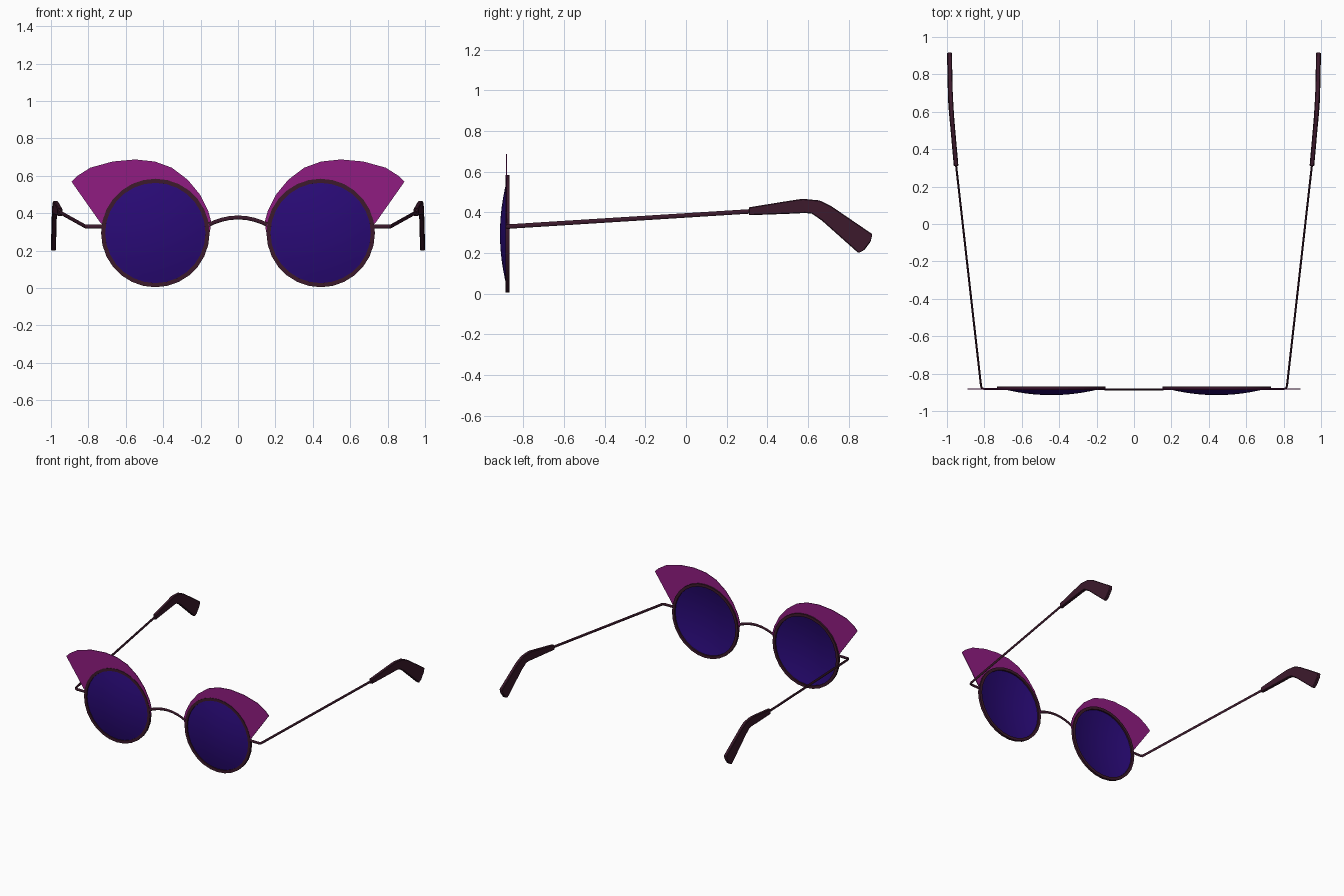
import bpy, bmesh, math
from mathutils import Vector

if "Cube" in bpy.data.objects:
    bpy.data.objects.remove(bpy.data.objects["Cube"])

CX, CZ = 0.442, 0.294      # lens centre
SEG = 28                   # sides of the round rims


def material(name, rgb):
    m = bpy.data.materials.new(name)
    m.diffuse_color = (*rgb, 1)
    m.use_nodes = True
    m.node_tree.nodes["Principled BSDF"].inputs["Base Color"].default_value = m.diffuse_color
    return m


FRAME = material("dark_frame", (0.045, 0.010, 0.025))
LENS = material("violet_lens", (0.022, 0.003, 0.18))
WING = material("magenta_wing", (0.28, 0.012, 0.22))


def make(name, verts, faces, mat, mirror=True, smooth=None):
    me = bpy.data.meshes.new(name)
    me.from_pydata(verts, [], faces)
    bm = bmesh.new()
    bm.from_mesh(me)
    bmesh.ops.recalc_face_normals(bm, faces=bm.faces)
    bm.to_mesh(me)
    bm.free()
    me.materials.append(mat)
    ob = bpy.data.objects.new(name, me)
    bpy.context.collection.objects.link(ob)
    if smooth:
        bpy.context.view_layer.objects.active = ob
        ob.select_set(True)
        bpy.ops.object.shade_smooth_by_angle(angle=math.radians(smooth))
        ob.select_set(False)
    if mirror:
        ob.modifiers.new("mirror", 'MIRROR').use_mirror_merge = False
    return ob


def bridge_rings(rings, closed=False):
    """Join equal rings of points into a tube, capped unless closed."""
    n, k = len(rings[0]), len(rings)
    verts = [p for r in rings for p in r]
    faces = []
    for i in range(k if closed else k - 1):
        a, b = i * n, (i + 1) % k * n
        faces += [(a + j, a + (j + 1) % n, b + (j + 1) % n, b + j) for j in range(n)]
    if not closed:
        faces += [tuple(range(n)), tuple(range((k - 1) * n, k * n))]
    return verts, faces


def wire(path, w, h, sides=8):
    """Flattened wire swept along a path; w across, h upward."""
    pts = [Vector(p) for p in path]
    rings = []
    for i, p in enumerate(pts):
        t = (pts[min(i + 1, len(pts) - 1)] - pts[max(i - 1, 0)]).normalized()
        side = t.cross(Vector((0, 0, 1))).normalized()
        up = side.cross(t)
        rings.append([p + side * (w / 2 * math.cos(a)) + up * (h / 2 * math.sin(a))
                      for a in (2 * math.pi * j / sides for j in range(sides))])
    return bridge_rings(rings)


def on_circle(r, a, y):
    return (CX + r * math.cos(a), y, CZ + r * math.sin(a))


angles = [2 * math.pi * i / SEG for i in range(SEG)]

# Round rims
section = [(0.268, -0.888), (0.29, -0.888), (0.29, -0.869), (0.268, -0.869)]
v, f = bridge_rings([[on_circle(r, a, y) for r, y in section] for a in angles], True)
make("rim", v, f, FRAME, smooth=30)

# Domed lenses
R, SAG = 0.272, 0.036
v, f = [], []
for k in range(1, 7):
    r = R * k / 6
    v += [on_circle(r, a, -0.915 + SAG * (k / 6) ** 2) for a in angles]
v.append((CX, -0.915, CZ))
for j in range(SEG):
    n = (j + 1) % SEG
    f.append((6 * SEG, j, n))
    f += [(k * SEG + j, k * SEG + n, (k + 1) * SEG + n, (k + 1) * SEG + j) for k in range(5)]
make("lens", v, f, LENS, smooth=40)

# Flared wing plates above the rims
outer = [(0.733, 0.345), (0.89, 0.568), (0.862, 0.597), (0.79, 0.643), (0.67, 0.676),
         (0.55, 0.687), (0.445, 0.676), (0.354, 0.643), (0.268, 0.578), (0.204, 0.5),
         (0.16, 0.414), (0.143, 0.355), (0.15, 0.3)]
n = len(outer)
rings = []
for i, (x, z) in enumerate(outer):
    t = max(0, i - 1) / (n - 2)
    a = math.radians(10 + 168 * t) if i else math.radians(8)
    ix, _, iz = on_circle(0.28, a, 0)
    rings.append([(x, -0.885, z), (ix, -0.885, iz), (ix, -0.88, iz), (x, -0.88, z)])
v, f = bridge_rings(rings)
make("wing", v, f, WING)

# Nose bridge
arc = [(x, -0.885, 0.377 - 1.6 * x * x)
       for x in (-0.155, -0.125, -0.09, -0.045, 0, 0.045, 0.09, 0.125, 0.155)]
v, f = wire(arc, 0.010, 0.021)
make("nose_bridge", v, f, FRAME, mirror=False, smooth=50)

# Hinge and temple arm wire
v, f = wire([(0.725, -0.882, 0.328), (0.80, -0.882, 0.328), (0.813, -0.878, 0.328),
             (0.818, -0.865, 0.33), (0.953, 0.33, 0.405)], 0.011, 0.022)
make("temple_arm", v, f, FRAME, smooth=50)

# Ear tips: (x, top y, top z, bottom y, bottom z)
stations = [(0.951, 0.309, 0.424, 0.309, 0.385), (0.968, 0.50, 0.455, 0.50, 0.392),
            (0.975, 0.574, 0.466, 0.585, 0.396), (0.979, 0.657, 0.458, 0.618, 0.393),
            (0.982, 0.716, 0.429, 0.667, 0.360), (0.986, 0.917, 0.292, 0.848, 0.199)]
W = 0.0125
rings = [[(x - W, ty, tz), (x + W, ty, tz), (x + W, by, bz), (x - W, by, bz)]
         for x, ty, tz, by, bz in stations]
# Blunt end of the tip
rings.append([(0.986 + s * W, y, z) for s, y, z in
              ((-1, 0.908, 0.255), (1, 0.908, 0.255), (1, 0.878, 0.215), (-1, 0.878, 0.215))])
v, f = bridge_rings(rings)
tip = make("ear_tip", v, f, FRAME)
bev = tip.modifiers.new("bevel", 'BEVEL')
bev.width = 0.004
bev.segments = 1
